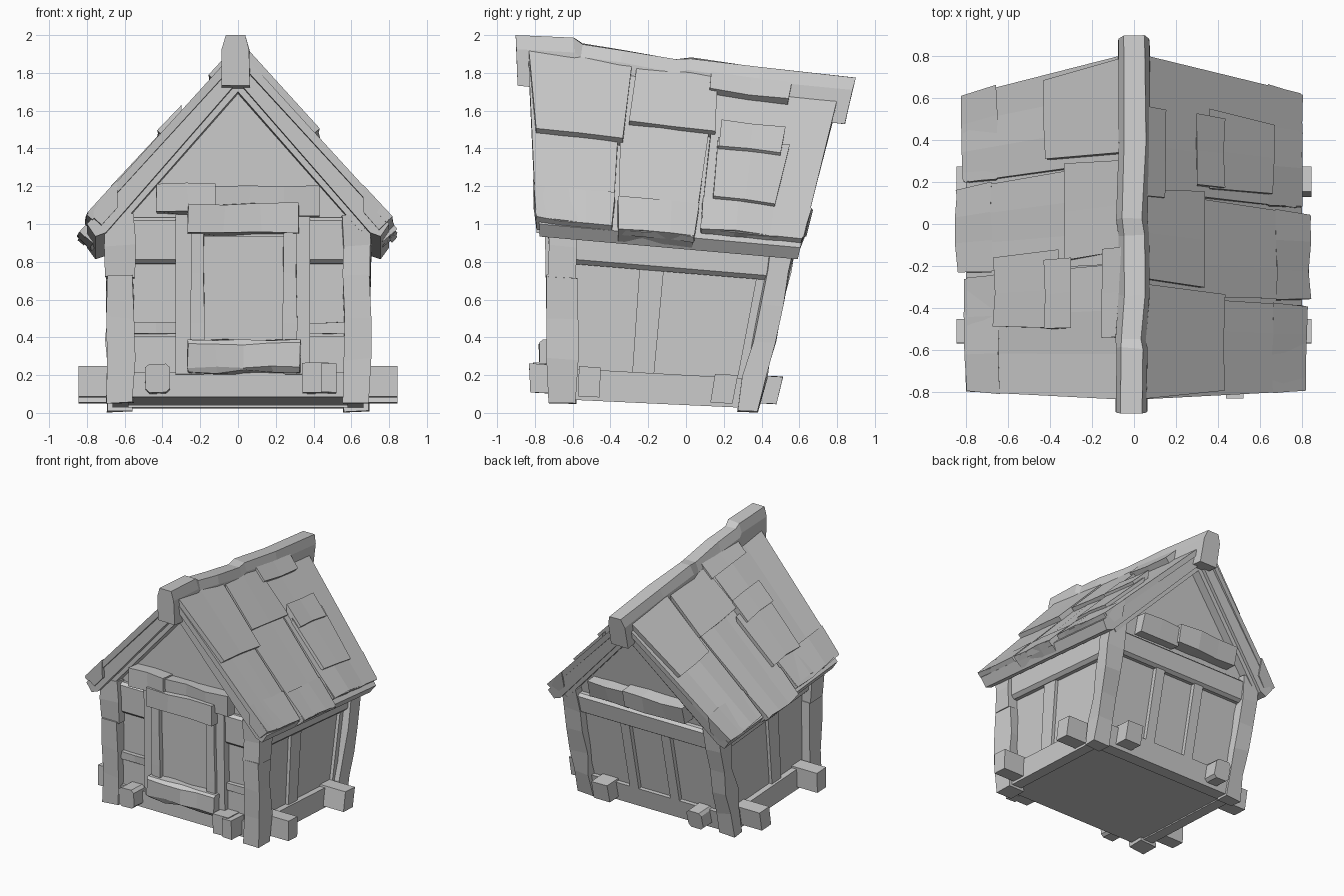
import bpy, bmesh, random
from mathutils import Vector

if "Cube" in bpy.data.objects:
    bpy.data.objects.remove(bpy.data.objects["Cube"])

random.seed(4)
SLOPE = 1.08


def warp(p):
    """Lean the back outwards and let everything sag towards the back."""
    x, y, z = p
    t = (y + .62) / .95
    return Vector((x, y + .2 * z * t, z - t * (.04 + .065 * z)))


def unwarp_y(y, z):
    return (y - .1305 * z) / (1 + .2105 * z)


def loft(name, rings, jit=0.0):
    """Skin closed rings, roughen them, then warp."""
    bm = bmesh.new()
    loops = []
    for i, ring in enumerate(rings):
        k = jit if 0 < i < len(rings) - 1 else jit * .4
        loops.append([bm.verts.new(warp([c + random.uniform(-k, k) for c in p])) for p in ring])
    n = len(loops[0])
    for a, b in zip(loops, loops[1:]):
        for j in range(n):
            bm.faces.new((a[j], a[(j + 1) % n], b[(j + 1) % n], b[j]))
    bm.faces.new(loops[0])
    bm.faces.new(loops[-1])
    bmesh.ops.recalc_face_normals(bm, faces=bm.faces)
    me = bpy.data.meshes.new(name)
    bm.to_mesh(me)
    bm.free()
    ob = bpy.data.objects.new(name, me)
    bpy.context.collection.objects.link(ob)
    return ob


def beam(name, x, y, z, segs=1, jit=0.0, ch=0.0):
    """Timber filling the given ranges, cut into segments along its longest axis."""
    r = [x, y, z]
    ax = max(range(3), key=lambda i: abs(r[i][1] - r[i][0]))
    u, v = [i for i in range(3) if i != ax]
    (a0, a1), (b0, b1) = sorted(r[u]), sorted(r[v])
    if ch:
        sec = [(a0 + ch, b0), (a1 - ch, b0), (a1, b0 + ch), (a1, b1 - ch),
               (a1 - ch, b1), (a0 + ch, b1), (a0, b1 - ch), (a0, b0 + ch)]
    else:
        sec = [(a0, b0), (a1, b0), (a1, b1), (a0, b1)]
    rings = []
    for i in range(segs + 1):
        ring = []
        for a, b in sec:
            p = [0, 0, 0]
            p[u], p[v] = a, b
            p[ax] = r[ax][0] + (r[ax][1] - r[ax][0]) * i / segs
            ring.append(p)
        rings.append(ring)
    return loft(name, rings, jit)


def prism(name, profile, y0, y1):
    return loft(name, [[(x, y, z) for x, z in profile] for y in (y0, y1)])


def shingle(name, s, y, x0, x1, l0, l1, segs=2, jit=.008, taper=.02, zm=None):
    """Plate on the roof plane from x0 to x1, between lifts l0 and l1."""
    h = lambda x, l: 1.85 + l - SLOPE * x
    zm = zm or h((x0 + x1) / 2, l0)
    ya, yb = unwarp_y(y[0], zm), unwarp_y(y[1], zm)
    d = (l1 - l0) * .5
    rings = []
    for i in range(segs + 1):
        f = i / segs
        top = ya + (yb - ya) * f
        low = top + taper * (1 - 2 * f)
        e = x1 + random.uniform(-1, 1) * jit
        rings.append([(s * x0, top, h(x0, l0)), (s * x0, top, h(x0, l1)),
                      (s * e, low, h(e, l1)), (s * (e - d), low, h(e - d, l0))])
    return loft(name, rings, jit * .7)


# House body with gables
prism("house_body", [(-.62, .08), (.62, .08), (.62, 1.02), (0, 1.73), (-.62, 1.02)], -.65, .32)

# Foundation beams poking out on all sides
for n, y in (("front", (-.57, -.46)), ("back", (.115, .23))):
    beam(f"{n}_cross_beam", (-.845, .845), y, (.09, .25))
beam("left_long_beam", (-.49, -.36), (-.80, .455), (.10, .25), 4, .005, .02)
beam("right_long_beam", (.34, .48), (-.80, .455), (.10, .255), 4, .005)
beam("beam_stub", (.44, .52), (-.82, -.6), (.10, .25), 1, .004)

for s, n in ((-1, "left"), (1, "right")):
    # Corner posts, roughly hewn
    beam(f"{n}_front_post", (s * .555, s * .695), (-.722, -.585), (.05, .72), 3, .013)
    beam(f"{n}_front_post_top", (s * .55, s * .70), (-.715, -.59), (.71, 1.04), 2, .012)
    beam(f"{n}_back_post", (s * .56, s * .695), (.265, .37), (.05, 1.04), 5, .013)
    # Side wall framing
    beam(f"{n}_side_sill", (s * .58, s * .665), (-.62, .32), (.07, .235))
    beam(f"{n}_side_top_beam", (s * .56, s * .675), (-.62, .33), (.79, .99), ch=.025)
    beam(f"{n}_side_stud", (s * .58, s * .645), (-.30, -.19), (.2, .82))
    beam(f"{n}_side_edge_stud", (s * .58, s * .645), (.23, .3), (.2, .82))
    # Front wall planks
    beam(f"{n}_front_rail", (s * .3, s * .57), (-.685, -.6), (.415, .475), 2, .006)
    beam(f"{n}_front_upper_plank", (s * .3, s * .57), (-.69, -.58), (.785, 1.03), ch=.02)
    beam(f"{n}_front_lower_plank", (s * .3, s * .57), (-.665, -.6), (.21, .405))
    # Back wall studs
    beam(f"{n}_back_stud", (s * .14, s * .22), (.28, .35), (.2, .85))
    # Rafters under both gable ends
    for e, y0, y1 in (("front", -.715, -.63), ("back", .3, .375)):
        prism(f"{n}_{e}_rafter", [(0, 1.77), (s * .71, 1.0), (s * .65, .95), (0, 1.685)], y0, y1)
    # Roof deck
    prism(f"{n}_roof_deck", [(0, 1.86), (s * .80, .986), (s * .755, .92), (s * .70, .94), (0, 1.735)],
          -.75, .395)

# Front and back horizontal timbers
beam("front_sill", (-.57, .57), (-.69, -.6), (.08, .21))
beam("back_sill", (-.6, .6), (.25, .35), (.07, .235))
beam("back_top_beam", (-.6, .6), (.25, .365), (.82, 1.0), ch=.02)
beam("front_gable_log_left", (-.43, -.12), (-.745, -.62), (1.05, 1.20), 2, .012)
beam("front_gable_log_right", (-.13, .43), (-.725, -.62), (1.03, 1.19), 3, .012)
beam("back_gable_log_left", (-.43, .10), (.27, .40), (1.05, 1.20), 3, .012)
beam("back_gable_log_right", (.09, .43), (.27, .385), (1.03, 1.18), 2, .012)

# Door with frame, lintel and step
beam("door_panel", (-.19, .25), (-.69, -.62), (.3, .93))
beam("door_frame_left", (-.25, -.18), (-.725, -.62), (.2, 1.0), 3, .005)
beam("door_frame_right", (.24, .31), (-.725, -.62), (.2, 1.0), 3, .005)
beam("door_plank_left", (-.33, -.25), (-.705, -.62), (.2, 1.04))
beam("door_plank_right", (.31, .38), (-.705, -.62), (.2, 1.04))
beam("door_lintel", (-.265, .32), (-.76, -.64), (.94, 1.095), 3, .011)
beam("door_step", (-.265, .33), (-.765, -.64), (.21, .38), 4, .012, .02)

# Lower shingle rows, reaching from ridge to eave
rows = {1: ((-.82, -.36, .82), (-.36, .10, .835), (.10, .70, .80)),
        -1: ((-.82, -.22, .80), (-.22, .23, .84), (.23, .70, .815))}
# Upper plates: y range, x range, lift range, taper
plates = (((-.825, -.30), (.03, .43), (.03, .105), .02),
          ((-.27, .14), (.03, .335), (.03, .095), -.02),
          ((.14, .50), (.36, .67), (.02, .09), .01),
          ((.17, .50), (.30, .43), (.05, .12), .0),
          ((.12, .54), (.05, .15), (.05, .12), .0))
for s, n in ((-1, "left"), (1, "right")):
    for a, b, x1 in rows[s]:
        shingle(f"{n}_eave_shingle", s, (a, b), .02, x1, -.01, .05, 3, .01, .012, 1.35)
        shingle(f"{n}_eave_lip", s, (a + .006, b - .006), x1 - .16, x1 + .005, -.09, .055, 3, .01, .01, 1.35)
    for (a, b), (x0, x1), (l0, l1), tp in plates:
        y = (a, b) if s > 0 else (-b, min(-a, .735))
        shingle(f"{n}_roof_plate", s, y, x0, x1, l0 - .02, l1, 2, .007, tp)

# Ridge beam with a worn top
ridge = []
for y, dx, top in ((-.818, -.013, 1.963), (-.60, -.012, 1.985), (-.57, -.012, 1.965), (-.42, 0, 1.955),
                   (-.22, 0, 1.94), (-.16, -.008, 1.96), (.1, .005, 1.955), (.455, 0, 1.965)):
    ridge.append([(dx + x, y, z) for x, z in ((-.075, 1.70), (.075, 1.70), (.073, top - .07),
                                             (.05, top), (-.05, top), (-.073, top - .07))])
loft("ridge_beam", ridge, .005)
